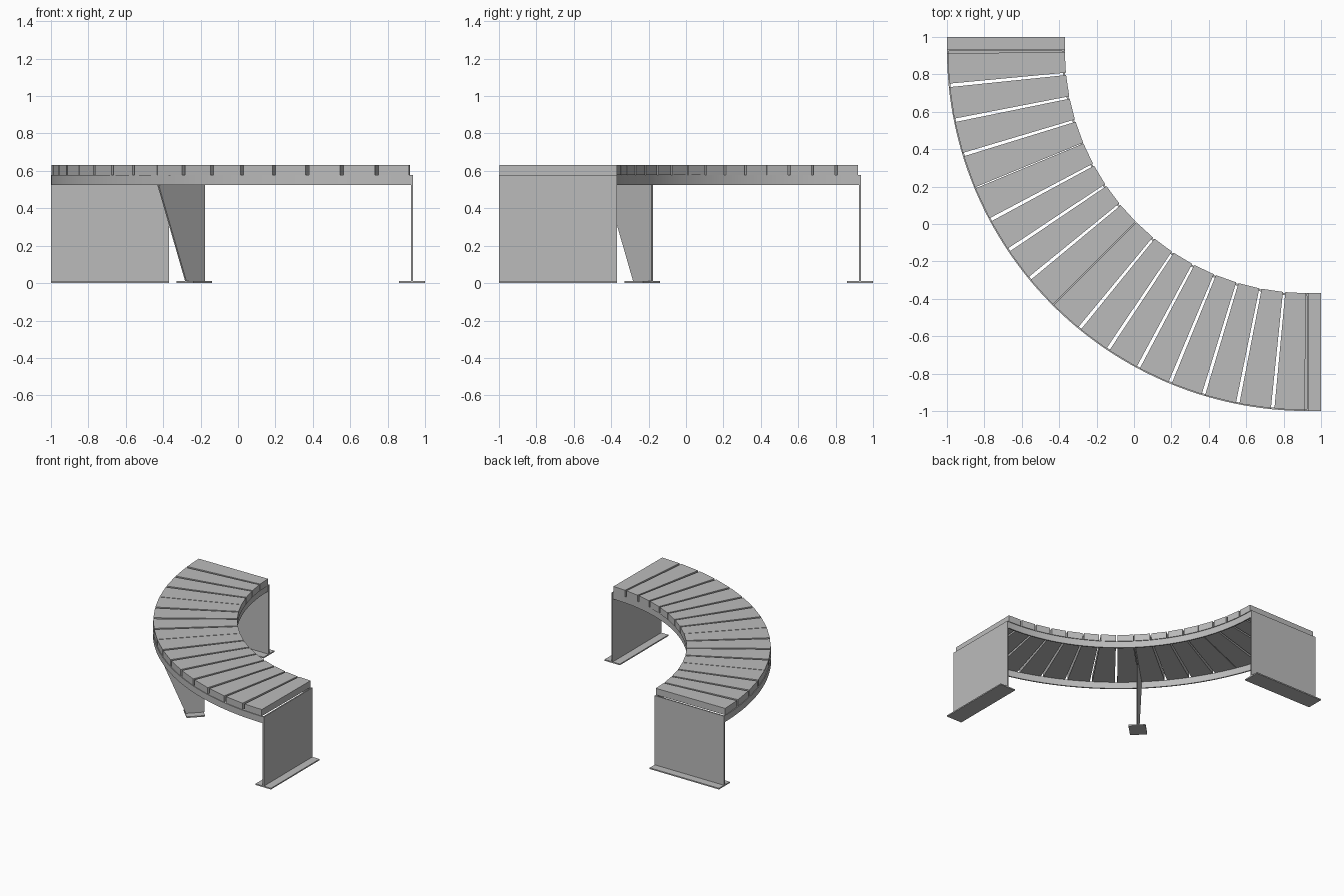
import bpy, bmesh
from math import sin, cos, radians, pi
from mathutils import Matrix, Vector

if "Cube" in bpy.data.objects:
    bpy.data.objects.remove(bpy.data.objects["Cube"])

C = 0.93                      # arc centre in x and y
R_IN, R_OUT = 1.30, 1.93      # bench edges
Z_RAIL, Z_SLAT, Z_TOP = 0.525, 0.578, 0.632
FOOT = 0.01
SLATS = 16

grey = bpy.data.materials.new("plain grey")
grey.use_nodes = True
grey.diffuse_color = (0.5, 0.5, 0.5, 1)
grey.node_tree.nodes["Principled BSDF"].inputs["Base Color"].default_value = (0.5, 0.5, 0.5, 1)


def finish(name, bm):
    bmesh.ops.recalc_face_normals(bm, faces=bm.faces)
    mesh = bpy.data.meshes.new(name)
    bm.to_mesh(mesh)
    bm.free()
    mesh.materials.append(grey)
    obj = bpy.data.objects.new(name, mesh)
    bpy.context.collection.objects.link(obj)
    return obj


def prism(name, outline, offset):
    """Extrude a flat outline along an offset."""
    bm = bmesh.new()
    face = bm.faces.new([bm.verts.new(p) for p in outline])
    new = bmesh.ops.extrude_face_region(bm, geom=[face])["geom"]
    verts = [v for v in new if isinstance(v, bmesh.types.BMVert)]
    bmesh.ops.translate(bm, verts=verts, vec=Vector(offset))
    return finish(name, bm)


def polar(r, deg, z):
    """Point on the arc: 0 degrees is the back end, 90 the left end."""
    a = radians(deg)
    return Vector((C - r * cos(a), C - r * sin(a), z))


def box(name, r0, r1, width, z0, z1, deg):
    """Box lying along a radius, centred across it."""
    side = polar(1, deg + 90, 0) - Vector((C, C, 0))
    a, b = polar(r0, deg, z0), polar(r1, deg, z0)
    h = side * width / 2
    return prism(name, [a - h, b - h, b + h, a + h], (0, 0, z1 - z0))


def rail(name, r0, r1, steps=64):
    """Thin curved plate under one edge of the seat."""
    bm = bmesh.new()
    rings = []
    for i in range(steps + 1):
        d = 90 * i / steps
        rings.append([bm.verts.new(polar(r, d, z)) for r, z in
                      ((r0, Z_RAIL), (r1, Z_RAIL), (r1, Z_SLAT), (r0, Z_SLAT))])
    for a, b in zip(rings, rings[1:]):
        for k in range(4):
            n = (k + 1) % 4
            bm.faces.new((a[k], a[n], b[n], b[k]))
    bm.faces.new(rings[0])
    bm.faces.new(rings[-1])
    obj = finish(name, bm)
    bpy.ops.object.select_all(action='DESELECT')
    obj.select_set(True)
    bpy.context.view_layer.objects.active = obj
    bpy.ops.object.shade_smooth_by_angle(angle=radians(30))


# Curved rails
rail("outer_rail", R_OUT - 0.01, R_OUT)
rail("inner_rail", R_IN + 0.005, R_IN + 0.015)

# Seat slats, with tighter joints at the quarter and the middle
step = 90 / SLATS
half_gap = [0.09 if i in (4, 8) else 0.28 for i in range(SLATS + 1)]
half_gap[0] = half_gap[-1] = 0.5
for i in range(SLATS):
    d0, d1 = i * step + half_gap[i], (i + 1) * step - half_gap[i + 1]
    prism(f"seat_slat_{i + 1}",
          [polar(R_IN, d0, Z_SLAT), polar(R_OUT - 0.004, d0, Z_SLAT),
           polar(R_OUT - 0.004, d1, Z_SLAT), polar(R_IN, d1, Z_SLAT)],
          (0, 0, Z_TOP - Z_SLAT))

# End legs: upright plate on a flat foot
for side, deg in (("back", 0), ("left", 90)):
    box(f"{side}_end_plate", R_IN, R_OUT, 0.01, FOOT, Z_SLAT, deg)
    box(f"{side}_end_foot", R_IN, R_OUT, 0.14, 0, FOOT, deg)

# Middle leg: tapered radial plate with an arm between the rails
profile = [(1.71, FOOT), (R_OUT - 0.01, Z_RAIL), (R_OUT - 0.01, Z_SLAT),
           (R_IN + 0.015, Z_SLAT), (R_IN + 0.015, Z_RAIL), (1.57, Z_RAIL), (1.57, FOOT)]
across = (polar(1, 135, 0) - Vector((C, C, 0))) * 0.01
prism("middle_leg", [polar(r, 45, z) - across / 2 for r, z in profile], across)
box("middle_foot", 1.575, 1.715, 0.13, 0, FOOT, 45)
